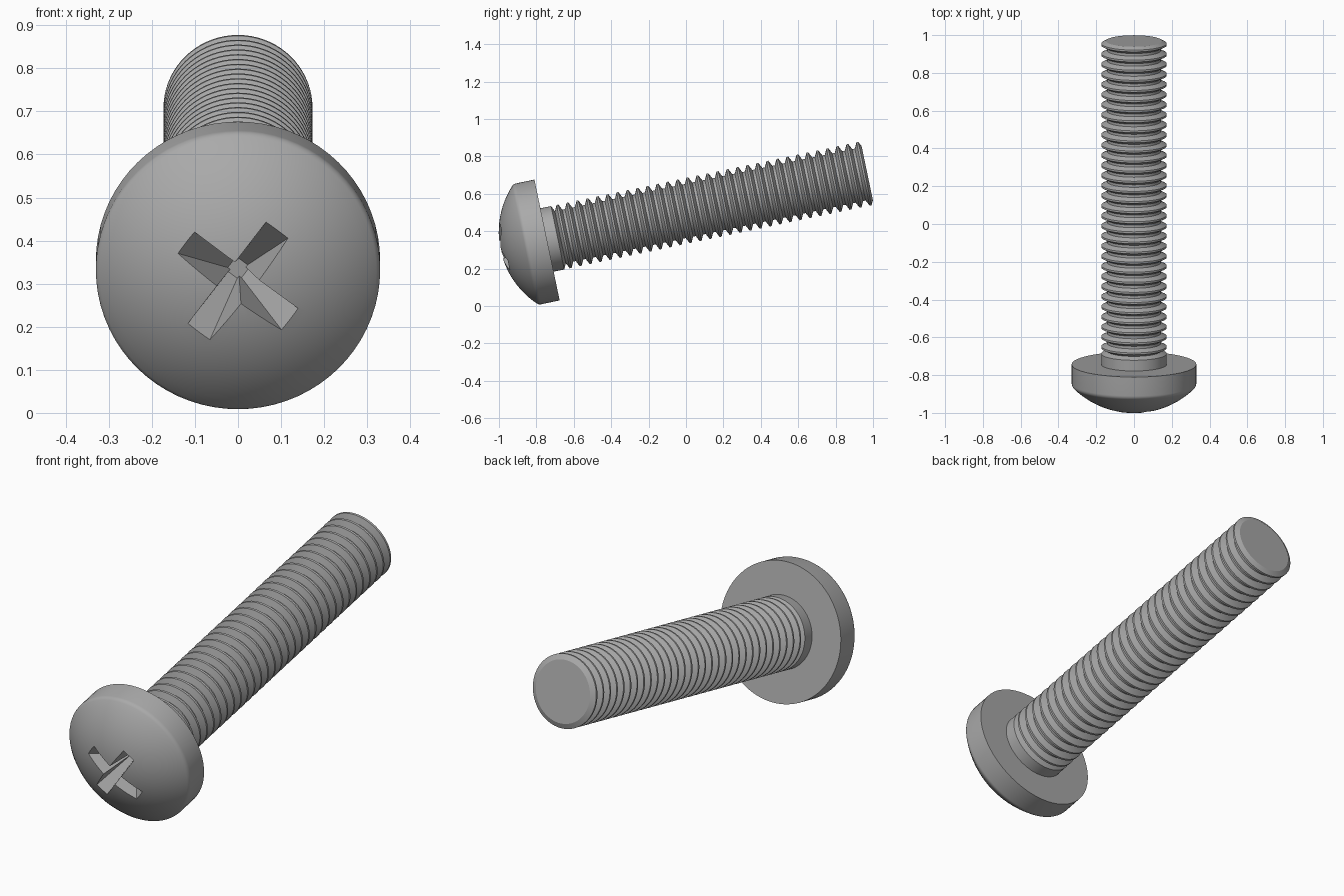
import bpy, bmesh, math
from mathutils import Matrix

if "Cube" in bpy.data.objects:
    bpy.data.objects.remove(bpy.data.objects["Cube"], do_unlink=True)

# Screw axis: tilted up toward the back, origin at the underside of the head
TILT = math.radians(11.8)
PLACE = Matrix.Translation((0, -0.743, 0.353)) @ Matrix.Rotation(TILT - math.pi / 2, 4, 'X')
HEAD_R, DOME_R, DOME_C, FILLET = 0.33, 0.459, 0.205, 0.03
THREAD_R, ROOT_R, PITCH, THREADS = 0.173, 0.142, 0.0546, 31
FIRST_CREST, LENGTH = 0.093, 1.749

steel = bpy.data.materials.new("steel grey")
steel.use_nodes = True
steel.diffuse_color = (0.4, 0.4, 0.4, 1)
steel.node_tree.nodes["Principled BSDF"].inputs["Base Color"].default_value = (0.4, 0.4, 0.4, 1)


def add_object(name, bm, matrix):
    bmesh.ops.recalc_face_normals(bm, faces=bm.faces)
    mesh = bpy.data.meshes.new(name)
    bm.to_mesh(mesh)
    bm.free()
    mesh.materials.append(steel)
    obj = bpy.data.objects.new(name, mesh)
    obj.matrix_world = matrix
    bpy.context.collection.objects.link(obj)
    return obj


def lathe(name, profile, segments=72):
    """Closed solid turned around local z from (radius, height) points."""
    bm = bmesh.new()
    verts = [bm.verts.new((r, 0, z)) for r, z in profile]
    edges = [bm.edges.new(pair) for pair in zip(verts, verts[1:])]
    bmesh.ops.spin(bm, geom=verts + edges, cent=(0, 0, 0), axis=(0, 0, 1),
                   angle=math.tau, steps=segments, use_duplicate=False)
    bmesh.ops.remove_doubles(bm, verts=bm.verts, dist=0.0001)
    return add_object(name, bm, PLACE)


def activate(obj):
    bpy.ops.object.select_all(action='DESELECT')
    obj.select_set(True)
    bpy.context.view_layer.objects.active = obj


# Head: domed front, rounded shoulder, straight rim, flat underside
fillet_r = HEAD_R - FILLET
tangent = math.asin(fillet_r / (DOME_R - FILLET))
fillet_z = DOME_C - (DOME_R - FILLET) * math.cos(tangent)
profile = []
for i in range(13):
    a = tangent * i / 12
    profile.append((DOME_R * math.sin(a), DOME_C - DOME_R * math.cos(a)))
for i in range(1, 6):
    a = tangent + (math.pi / 2 - tangent) * i / 5
    profile.append((fillet_r + FILLET * math.sin(a), fillet_z - FILLET * math.cos(a)))
profile += [(HEAD_R, 0), (0, 0)]
head = lathe("head", profile)

# Cross recess: two crossed wedges narrowing to a small floor
apex = DOME_C - DOME_R
for turn in (-53, 37):
    bm = bmesh.new()
    rings = []
    for hx, hy, z in ((0.193, 0.038, apex - 0.02), (0.02, 0.013, apex + 0.17)):
        rings.append([bm.verts.new((sx * hx, sy * hy, z))
                      for sx, sy in ((-1, -1), (1, -1), (1, 1), (-1, 1))])
    low, high = rings
    bm.faces.new(low)
    bm.faces.new(high)
    for i in range(4):
        j = (i + 1) % 4
        bm.faces.new((low[i], low[j], high[j], high[i]))
    cutter = add_object("recess_cutter", bm, PLACE @ Matrix.Rotation(math.radians(turn), 4, 'Z'))
    cutter.hide_render = True
    activate(head)
    cut = head.modifiers.new("recess", 'BOOLEAN')
    cut.operation = 'DIFFERENCE'
    cut.solver = 'EXACT'
    cut.object = cutter
    bpy.ops.object.modifier_apply(modifier=cut.name)
    bpy.data.objects.remove(cutter, do_unlink=True)

# Shank: plain neck, repeated thread ridges, chamfered flat tip
crest, root = 0.005, 0.007
profile = [(0, -0.01), (THREAD_R, -0.01), (THREAD_R, 0.058),
           (ROOT_R, FIRST_CREST - PITCH / 2 + root)]
for i in range(THREADS):
    z = FIRST_CREST + i * PITCH
    if i:
        profile += [(ROOT_R, z - PITCH / 2 - root), (ROOT_R, z - PITCH / 2 + root)]
    profile += [(THREAD_R, z - crest), (THREAD_R, z + crest)]
profile += [(0.148, LENGTH), (0, LENGTH)]
shank = lathe("threaded_shank", profile)

for obj in (head, shank):
    activate(obj)
    bpy.ops.object.shade_smooth_by_angle(angle=math.radians(25))
